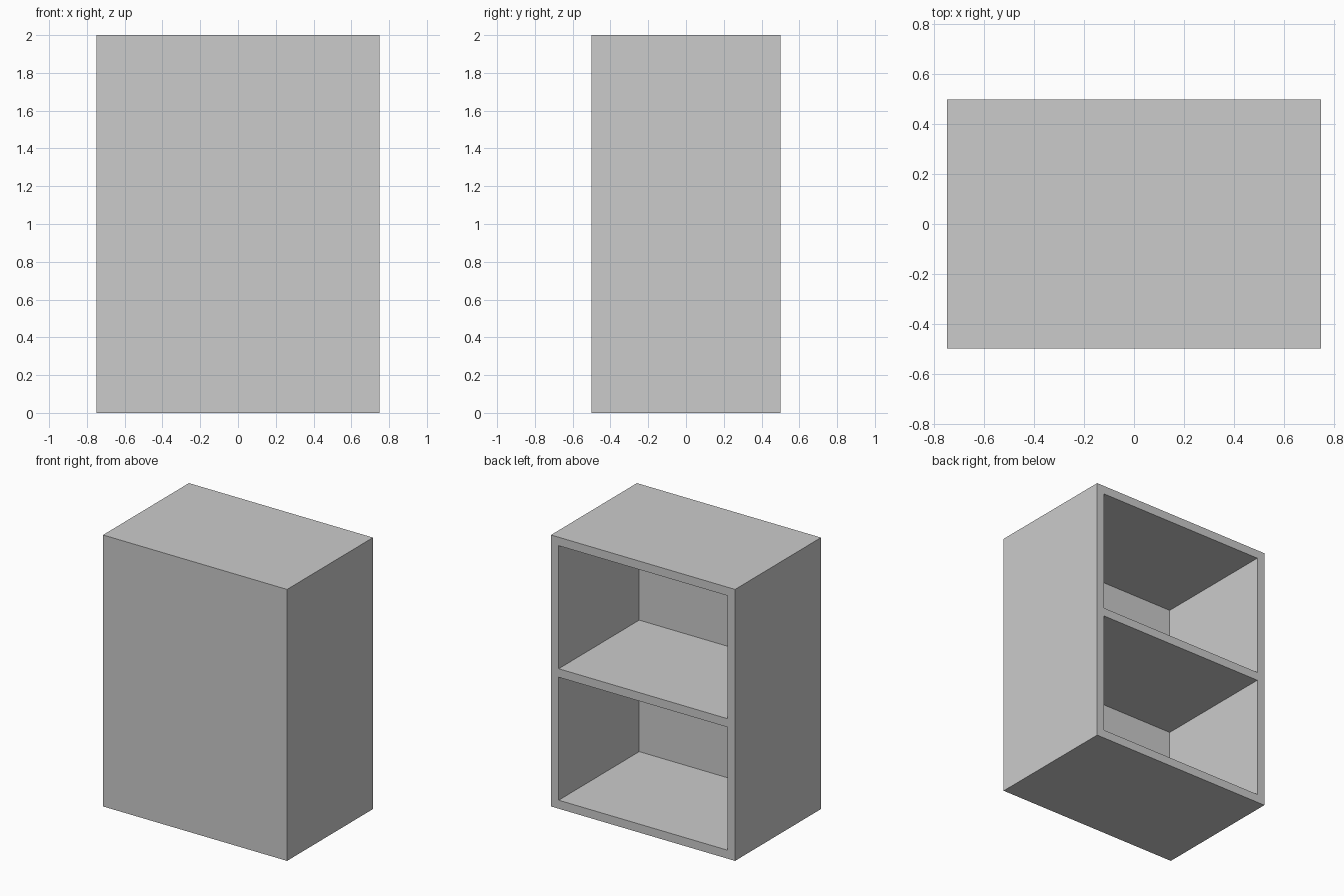
import bpy

if "Cube" in bpy.data.objects:
    bpy.data.objects.remove(bpy.data.objects["Cube"])

W, D, H = 1.5, 1.0, 2.0   # overall size
T = 0.0625                # board thickness


def box(name, lo, hi):
    bpy.ops.mesh.primitive_cube_add(size=1, location=[(a + b) / 2 for a, b in zip(lo, hi)])
    ob = bpy.context.object
    ob.name = name
    ob.scale = [b - a for a, b in zip(lo, hi)]
    bpy.ops.object.transform_apply(location=True, rotation=False, scale=True)
    return ob


# Cabinet body: solid block, closed at the front
body = box("cabinet_body", (-W / 2, -D / 2, 0), (W / 2, D / 2, H))

# Two equal compartments open at the back, leaving a middle shelf
bay_height = (H - 3 * T) / 2
for i in range(2):
    z = T + i * (bay_height + T)
    cutter = box("compartment_cutter", (-W / 2 + T, -D / 2 + T, z),
                 (W / 2 - T, D / 2 + 0.1, z + bay_height))
    cutter.hide_render = True
    cut = body.modifiers.new("compartment", 'BOOLEAN')
    cut.operation = 'DIFFERENCE'
    cut.solver = 'EXACT'
    cut.object = cutter
    bpy.context.view_layer.objects.active = body
    bpy.ops.object.modifier_apply(modifier=cut.name)
    bpy.data.objects.remove(cutter, do_unlink=True)
